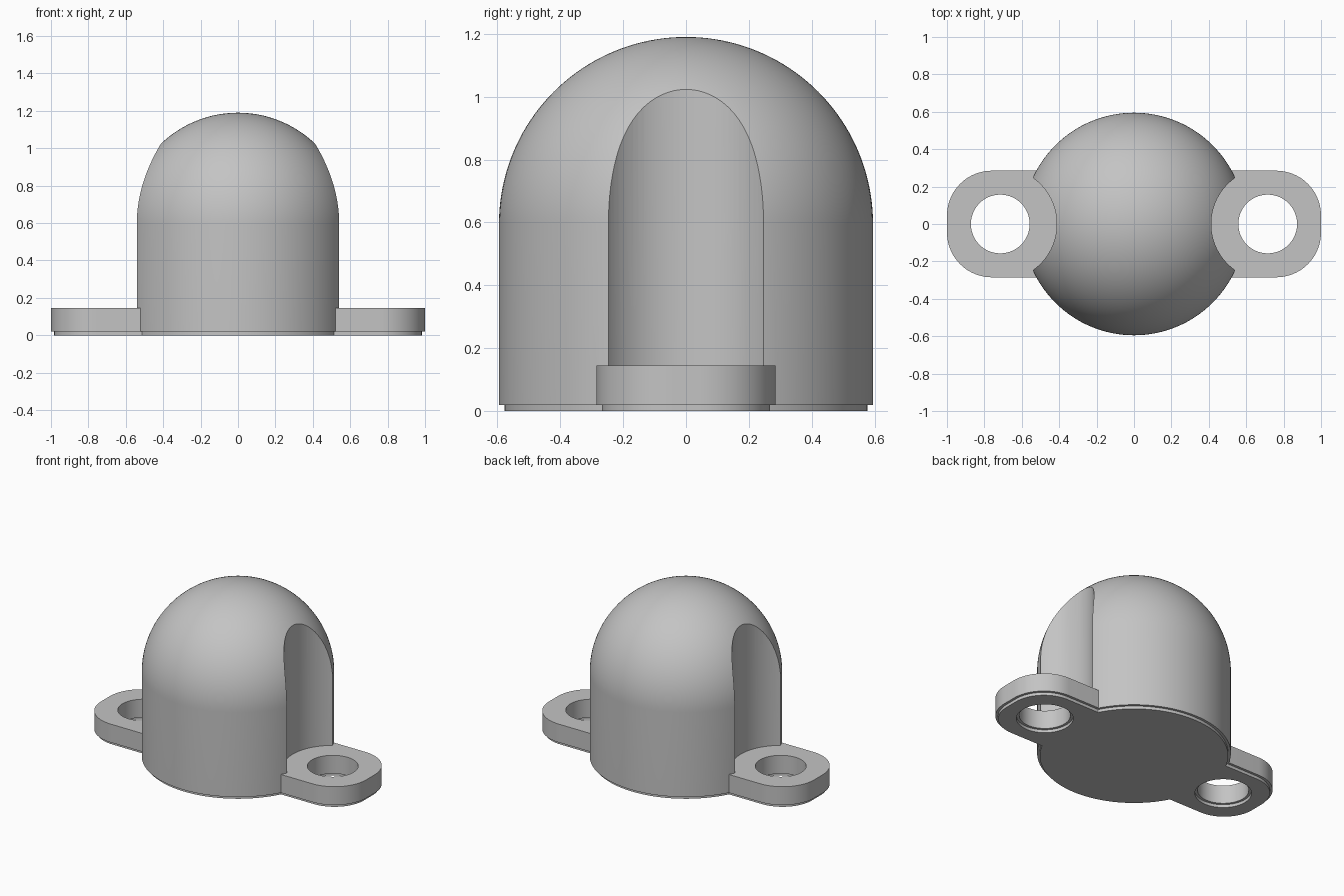
import bpy, bmesh, math

if "Cube" in bpy.data.objects:
    bpy.data.objects.remove(bpy.data.objects["Cube"], do_unlink=True)

RADIUS, FOOT, TAB_TOP, HOLE_X = 0.595, 0.02, 0.145, 0.715
INSET = 0.017

grey = bpy.data.materials.new("plain grey")
grey.use_nodes = True
grey.diffuse_color = (0.55, 0.55, 0.55, 1)
grey.node_tree.nodes["Principled BSDF"].inputs["Base Color"].default_value = grey.diffuse_color


def arc(cx, cy, r, start, end, steps):
    angles = [math.radians(start + (end - start) * i / steps) for i in range(steps + 1)]
    return [(cx + r * math.cos(a), cy + r * math.sin(a)) for a in angles]


def circle(cx, r, steps=96):
    return arc(cx, 0, r, 0, 360, steps)[:-1]


def finish(bm, name):
    bmesh.ops.recalc_face_normals(bm, faces=bm.faces)
    mesh = bpy.data.meshes.new(name)
    bm.to_mesh(mesh)
    bm.free()
    mesh.materials.append(grey)
    obj = bpy.data.objects.new(name, mesh)
    bpy.context.collection.objects.link(obj)
    return obj


def prism(name, outline, z0, z1):
    bm = bmesh.new()
    base = bm.faces.new([bm.verts.new((x, y, z0)) for x, y in outline])
    top = bmesh.ops.extrude_face_region(bm, geom=[base])["geom"]
    bmesh.ops.translate(bm, vec=(0, 0, z1 - z0),
                        verts=[v for v in top if isinstance(v, bmesh.types.BMVert)])
    return finish(bm, name)


def lathe(name, profile):
    bm = bmesh.new()
    verts = [bm.verts.new((r, 0, z)) for r, z in profile]
    edges = [bm.edges.new(pair) for pair in zip(verts, verts[1:])]
    bmesh.ops.spin(bm, geom=verts + edges, axis=(0, 0, 1), cent=(0, 0, 0),
                   angle=math.tau, steps=128)
    bmesh.ops.remove_doubles(bm, verts=bm.verts, dist=0.0001)
    return finish(bm, name)


def boolean(target, tool, operation):
    mod = target.modifiers.new("join", "BOOLEAN")
    mod.object, mod.operation, mod.solver = tool, operation, "EXACT"
    bpy.context.view_layer.objects.active = target
    bpy.ops.object.modifier_apply(modifier=mod.name)
    bpy.data.objects.remove(tool, do_unlink=True)


def tab_outline(side, inset):
    # Straight sides with two rounded outer corners
    end, half, r = 1 - inset, 0.285 - inset, 0.24 - inset
    pts = [(0.3, -half)]
    pts += arc(end - r, -half + r, r, -90, 0, 20)
    pts += arc(end - r, half - r, r, 0, 90, 20)
    pts += [(0.3, half)]
    return [(side * x, y) for x, y in pts]


def add_tabs(body, inset, z0, z1):
    for side in (-1, 1):
        boolean(body, prism("tab", tab_outline(side, inset), z0, z1), "UNION")
        hole = prism("hole", circle(side * HOLE_X, 0.157 + inset), z0 - 0.1, z1 + 0.1)
        boolean(body, hole, "DIFFERENCE")


# Domed body with screw clearance scoops and mounting tabs
profile = [(0, FOOT)] + [(RADIUS, FOOT)]
profile += [(r, z) for r, z in arc(0, RADIUS, RADIUS, 0, 90, 40)]
dome = lathe("domed_body", profile)
for side in (-1, 1):
    boolean(dome, prism("scoop", circle(side * HOLE_X, 0.302), -0.2, 1.5), "DIFFERENCE")
add_tabs(dome, 0, FOOT, TAB_TOP)

# Thin inset foot under the body and tabs
foot = prism("inset_foot", circle(0, RADIUS - INSET, 128), 0, FOOT)
add_tabs(foot, INSET, 0, FOOT)

# Smooth curves, sharp edges
for obj in (dome, foot):
    bpy.ops.object.select_all(action="DESELECT")
    obj.select_set(True)
    bpy.context.view_layer.objects.active = obj
    bpy.ops.object.shade_smooth_by_angle(angle=math.radians(25))
